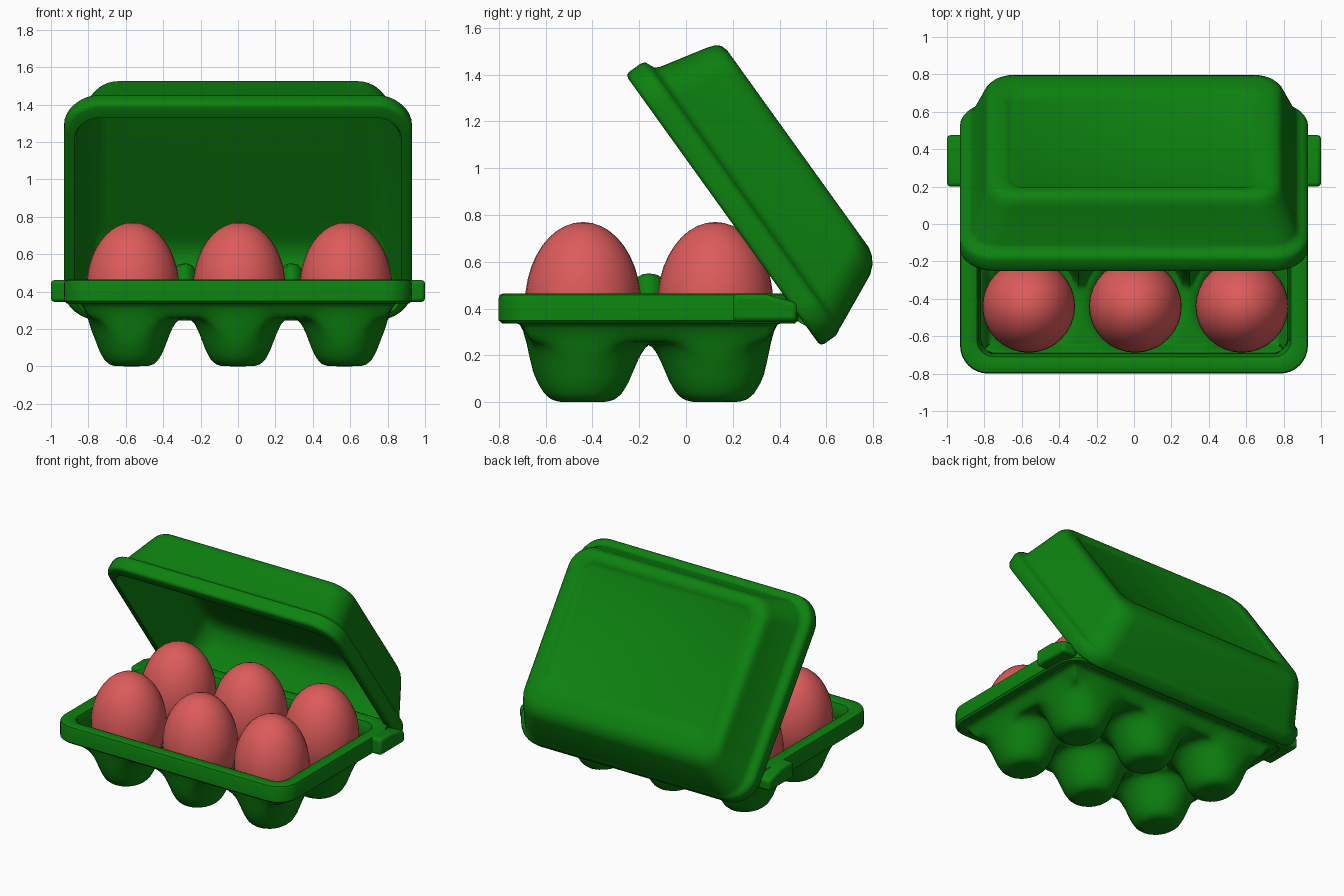
import bpy, bmesh
from math import pi, cos, sin, hypot, radians

if "Cube" in bpy.data.objects:
    bpy.data.objects.remove(bpy.data.objects["Cube"])

YC = -0.16                       # tray centre in y
CUPS = [(x, y) for x in (-0.57, 0, 0.57) for y in (-0.44, 0.125)]
# cup profile: distance from the cup axis, height
BOWL = [(0, 0), (0.09, 0.002), (0.12, 0.012), (0.145, 0.035), (0.17, 0.08),
        (0.21, 0.185), (0.23, 0.225), (0.25, 0.247), (0.27, 0.257), (0.285, 0.26), (2, 0.26)]


def material(name, col):
    m = bpy.data.materials.new(name)
    m.diffuse_color = (*col, 1)
    m.use_nodes = True
    m.node_tree.nodes["Principled BSDF"].inputs["Base Color"].default_value = m.diffuse_color
    return m


GREEN = material("green_pulp", (0.004, 0.22, 0.005))
PINK = material("egg_shell", (0.72, 0.105, 0.105))


def finish(name, bm, mat, angle=40, bevel=0, recalc=True):
    if recalc:
        bmesh.ops.recalc_face_normals(bm, faces=bm.faces)
    me = bpy.data.meshes.new(name)
    bm.to_mesh(me)
    bm.free()
    ob = bpy.data.objects.new(name, me)
    bpy.context.collection.objects.link(ob)
    me.materials.append(mat)
    if bevel:
        b = ob.modifiers.new("bevel", "BEVEL")
        b.width, b.segments = bevel, 3
    bpy.ops.object.select_all(action="DESELECT")
    ob.select_set(True)
    bpy.context.view_layer.objects.active = ob
    bpy.ops.object.shade_smooth_by_angle(angle=radians(angle))
    return ob


def loft(rings, closed=False, n=8):
    """Skin rounded rectangles (half x, half y, z, corner radius, optional back half y)."""
    bm = bmesh.new()
    loops = []
    for hx, hy, z, r, *back in rings:
        loop = []
        for k, (sx, sy) in enumerate(((1, 1), (-1, 1), (-1, -1), (1, -1))):
            ey = back[0] if back and sy > 0 else hy
            for i in range(n + 1):
                a = (k + i / n) * pi / 2
                loop.append(bm.verts.new((sx * (hx - r) + r * cos(a), sy * (ey - r) + r * sin(a), z)))
        loops.append(loop)
    pairs = list(zip(loops, loops[1:])) + ([(loops[-1], loops[0])] if closed else [])
    for a, b in pairs:
        for i in range(len(a)):
            j = (i + 1) % len(a)
            bm.faces.new((a[i], a[j], b[j], b[i]))
    if not closed:
        bm.faces.new(loops[0])
        bm.faces.new(loops[-1])
    return bm


def step(a, b, v):
    t = min(1, max(0, (v - a) / (b - a)))
    return t * t * (3 - 2 * t)


def cup_height(x, y):
    d = min(hypot(x - cx, (y - cy) / 1.13) for cx, cy in CUPS)
    z = next(z0 + (z1 - z0) * (d - d0) / (d1 - d0)
             for (d0, z0), (d1, z1) in zip(BOWL, BOWL[1:]) if d <= d1)
    if abs(x) < 0.5 and abs(y - YC) < 0.25:      # posts between four cups
        z += 0.265 * step(0.285, 0.365, d)
    edge = min(0.87 - abs(x), 0.58 - abs(y - YC))
    w = step(0.0, 0.07, 0.09 - edge)
    return z * (1 - w) + 0.337 * w


# moulded cup sheet
bm = bmesh.new()
bmesh.ops.create_grid(bm, x_segments=120, y_segments=80, size=1)
for v in bm.verts:
    v.co.x *= 0.87
    v.co.y = v.co.y * 0.58 + YC
    v.co.z = cup_height(v.co.x, v.co.y)
sheet = finish("cup_sheet", bm, GREEN, 80, recalc=False)
s = sheet.modifiers.new("thickness", "SOLIDIFY")
s.thickness, s.offset = 0.025, 1

# tray rim
rim = finish("tray_rim", loft([
    (0.93, 0.64, 0.35, 0.15), (0.93, 0.64, 0.445, 0.15), (0.925, 0.635, 0.459, 0.145),
    (0.91, 0.62, 0.465, 0.13), (0.86, 0.57, 0.465, 0.10), (0.84, 0.55, 0.455, 0.09),
    (0.83, 0.54, 0.43, 0.08), (0.82, 0.53, 0.36, 0.08), (0.83, 0.54, 0.337, 0.08),
    (0.915, 0.625, 0.337, 0.135)], closed=True), GREEN)
rim.location.y = YC

# side tabs
for side, name in ((-1, "left_tab"), (1, "right_tab")):
    bm = bmesh.new()
    prof = [(0.2, 0.345), (0.2, 0.462), (0.34, 0.462), (0.475, 0.425), (0.475, 0.345)]
    face = bm.faces.new([bm.verts.new((side * 0.88, y, z)) for y, z in prof])
    ext = bmesh.ops.extrude_face_region(bm, geom=[face])["geom"]
    for v in ext:
        if isinstance(v, bmesh.types.BMVert):
            v.co.x = side * 1.0
    finish(name, bm, GREEN, bevel=0.02)

# hinge strip joining tray and lid
bm = bmesh.new()
bmesh.ops.create_cube(bm, size=1)
for v in bm.verts:
    v.co.x *= 1.5
    v.co.y *= 0.08
    v.co.z *= 0.025
hinge = finish("hinge_strip", bm, GREEN)
hinge.location = (0, 0.495, 0.35)
hinge.rotation_euler.x = radians(-30)

# open lid: inner panel, inner wall, lip, outer wall (fuller at the hinge), recessed top
lid = finish("lid", loft([
    (0.62, 0.45, 0.378, 0.06, 0.31), (0.70, 0.50, 0.382, 0.10, 0.44),
    (0.75, 0.55, 0.375, 0.12, 0.50), (0.775, 0.575, 0.345, 0.13, 0.56),
    (0.80, 0.59, 0.25, 0.13, 0.61), (0.85, 0.612, 0.09, 0.13, 0.66),
    (0.865, 0.616, 0.02, 0.13, 0.67), (0.875, 0.628, 0.0, 0.14, 0.68),
    (0.91, 0.695, 0.0, 0.18), (0.925, 0.71, 0.006, 0.19), (0.93, 0.715, 0.02, 0.19),
    (0.93, 0.715, 0.08, 0.19), (0.922, 0.708, 0.10, 0.19, 0.706), (0.90, 0.685, 0.11, 0.17, 0.70),
    (0.88, 0.667, 0.118, 0.16, 0.697), (0.865, 0.655, 0.14, 0.15, 0.687),
    (0.80, 0.605, 0.35, 0.15, 0.59), (0.788, 0.593, 0.385, 0.15, 0.56),
    (0.77, 0.575, 0.405, 0.14, 0.525), (0.74, 0.545, 0.414, 0.12, 0.49),
    (0.69, 0.52, 0.413, 0.11, 0.40), (0.67, 0.50, 0.405, 0.09, 0.37),
    (0.655, 0.485, 0.395, 0.08, 0.35)]), GREEN, 50)
lid.location = (0, 0.158, 0.819)
lid.rotation_euler.x = radians(-54.3)

# eggs
for i, (x, y) in enumerate(CUPS):
    bm = bmesh.new()
    bmesh.ops.create_uvsphere(bm, u_segments=32, v_segments=20, radius=1)
    for v in bm.verts:
        v.co.x *= 0.248
        v.co.y *= 0.248
        v.co.z = 0.42 + v.co.z * (0.35 if v.co.z > 0 else 0.32)
    egg = finish(f"egg_{i + 1}", bm, PINK, 80)
    egg.location = (x + 0.007, y, 0)
